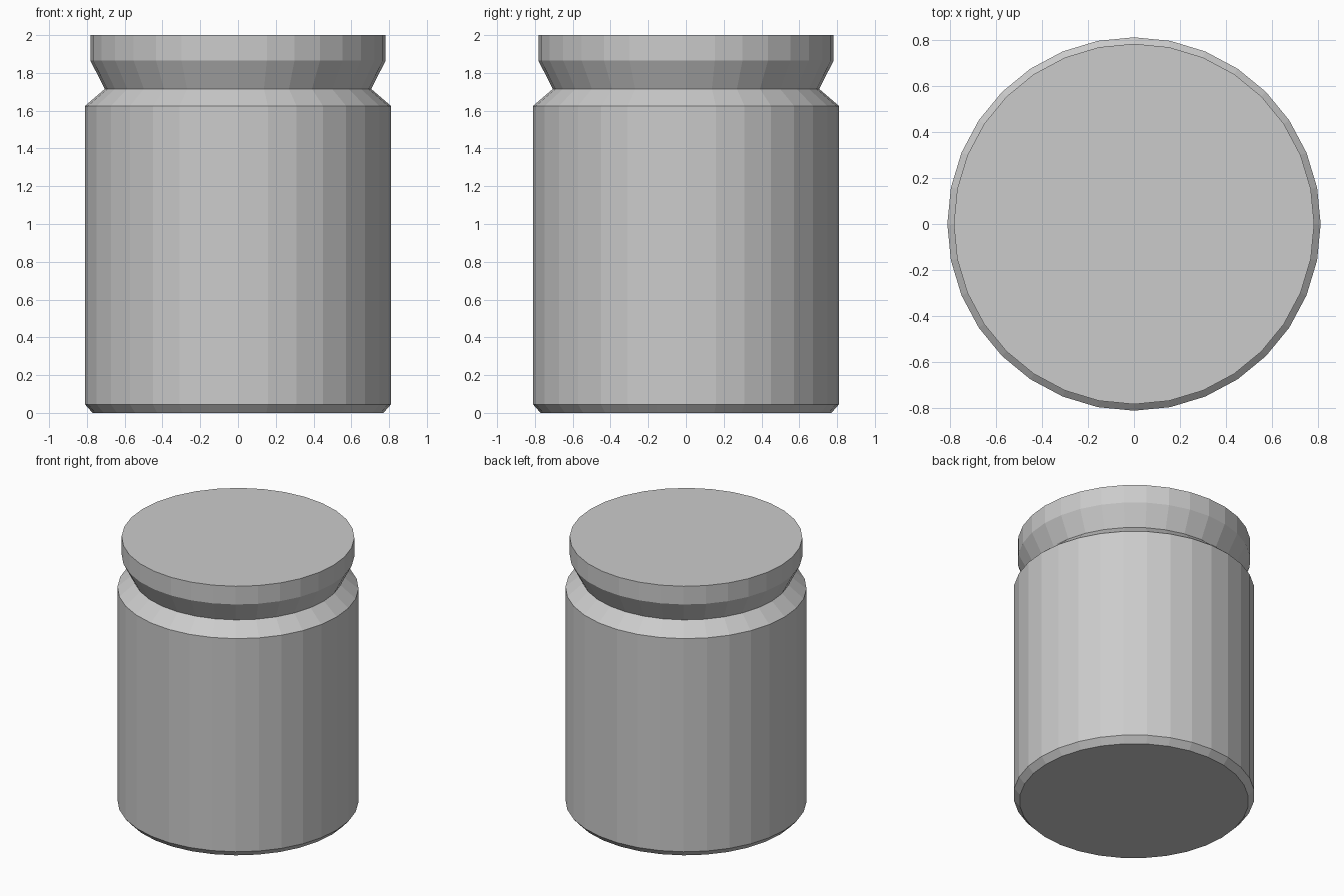
import bpy
import bmesh
from math import cos, sin, tau

SIDES = 32

cube = bpy.data.objects.get("Cube")
if cube:
    bpy.data.objects.remove(cube, do_unlink=True)

grey = bpy.data.materials.new("plain grey")
grey.use_nodes = True
grey.diffuse_color = (0.6, 0.6, 0.6, 1)
grey.node_tree.nodes["Principled BSDF"].inputs["Base Color"].default_value = (0.6, 0.6, 0.6, 1)


def turned_solid(name, profile):
    """Closed faceted solid from (radius, height) pairs, bottom to top."""
    bm = bmesh.new()
    rings = [[bm.verts.new((r * cos(tau * i / SIDES), r * sin(tau * i / SIDES), z))
              for i in range(SIDES)] for r, z in profile]
    for low, high in zip(rings, rings[1:]):
        for i in range(SIDES):
            j = (i + 1) % SIDES
            bm.faces.new((low[i], low[j], high[j], high[i]))
    bm.faces.new(rings[0][::-1])
    bm.faces.new(rings[-1])
    mesh = bpy.data.meshes.new(name)
    bm.to_mesh(mesh)
    bm.free()
    mesh.materials.append(grey)
    obj = bpy.data.objects.new(name, mesh)
    bpy.context.collection.objects.link(obj)
    return obj


# Jar: chamfered base, straight wall, sloping shoulder, narrow neck and flared lid
turned_solid("jar", [(0.77, 0), (0.81, 0.045), (0.81, 1.625),
                     (0.705, 1.715), (0.782, 1.865), (0.782, 2)])
